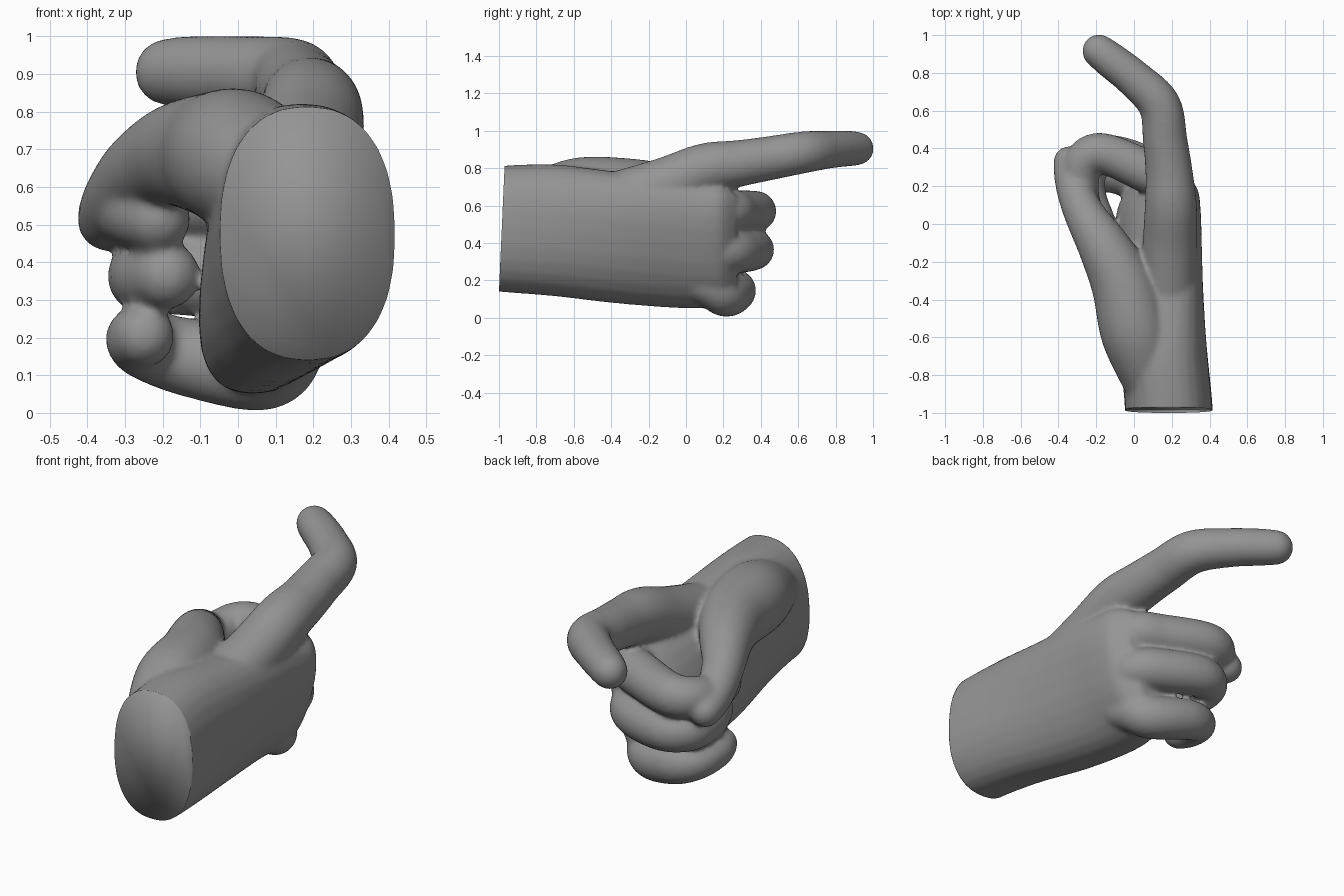
import bpy, bmesh, math
from mathutils import Vector

cube = bpy.data.objects.get("Cube")
if cube:
    bpy.data.objects.remove(cube, do_unlink=True)

SIDES = 28


def bridge(bm, rings):
    """Skin a list of vertex rings and close both ends."""
    for a, b in zip(rings, rings[1:]):
        for i in range(SIDES):
            j = (i + 1) % SIDES
            bm.faces.new((a[i], a[j], b[j], b[i]))
    bm.faces.new(rings[0][::-1])
    bm.faces.new(rings[-1])


def spline(points, steps=6):
    """Smooth interpolation through rows of numbers."""
    rows = [Vector(p) for p in points]
    out = []
    for k in range(len(rows) - 1):
        p0, p1 = rows[max(k - 1, 0)], rows[k]
        p2, p3 = rows[k + 1], rows[min(k + 2, len(rows) - 1)]
        for s in range(steps):
            t = s / steps
            out.append(0.5 * (2 * p1 + (p2 - p0) * t
                              + (2 * p0 - 5 * p1 + 4 * p2 - p3) * t ** 2
                              + (3 * p1 - p0 - 3 * p2 + p3) * t ** 3))
    return out + [rows[-1]]


def finger(bm, points):
    """Round-ended tube through (x, y, z, radius) points."""
    path = spline(points)
    centres = [p.to_3d() for p in path]
    radii = [p[3] for p in path]
    last = len(path) - 1
    dirs = [(centres[min(i + 1, last)] - centres[max(i - 1, 0)]).normalized()
            for i in range(last + 1)]
    stations = list(zip(centres, dirs, radii))
    # hemispherical ends
    angles = [math.radians(a) for a in (20, 40, 60, 80)]
    c, d, r = stations[-1]
    tip = [(c + d * r * math.sin(a), d, r * math.cos(a)) for a in angles]
    c, d, r = stations[0]
    root = [(c - d * r * math.sin(a), d, r * math.cos(a)) for a in reversed(angles)]
    rings = []
    for c, d, r in root + stations + tip:
        u = d.cross(Vector((0, 0, 1))).normalized()
        v = u.cross(d)
        rings.append([bm.verts.new(c + r * (u * math.cos(t) + v * math.sin(t)))
                      for t in (2 * math.pi * i / SIDES for i in range(SIDES))])
    bridge(bm, rings)


def palm(bm, sections):
    """Loft of rounded sections: y, left, right, bottom, top, lean."""
    rings = []
    for y, x0, x1, z0, z1, lean in spline(sections):
        ring = []
        for i in range(SIDES):
            t = 2 * math.pi * i / SIDES
            c, s = math.cos(t), math.sin(t)
            ex = math.copysign(abs(c) ** 0.85, c)
            ez = math.copysign(abs(s) ** 0.85, s)
            ring.append(bm.verts.new(((x0 + x1) / 2 + ex * (x1 - x0) / 2 + lean * ez, y,
                                      (z0 + z1) / 2 + ez * (z1 - z0) / 2)))
        rings.append(ring)
    bridge(bm, rings)


bm = bmesh.new()

# wrist and palm
palm(bm, [
    (-1.12, -0.05, 0.42, 0.15, 0.80, 0),
    (-0.95, -0.05, 0.415, 0.135, 0.815, 0),
    (-0.70, -0.075, 0.39, 0.115, 0.82, 0.01),
    (-0.40, -0.09, 0.36, 0.08, 0.785, 0.05),
    (-0.10, -0.08, 0.335, 0.055, 0.755, 0.085),
    (0.08, -0.06, 0.325, 0.05, 0.72, 0.09),
    (0.19, 0.00, 0.305, 0.06, 0.70, 0.085),
    (0.27, 0.09, 0.24, 0.14, 0.66, 0.06),
])

# pointing finger
finger(bm, [
    (0.18, -0.48, 0.60, 0.15), (0.19, -0.12, 0.71, 0.145), (0.195, 0.10, 0.795, 0.138),
    (0.185, 0.28, 0.825, 0.125), (0.165, 0.44, 0.852, 0.118), (0.135, 0.63, 0.885, 0.112),
    (0.00, 0.77, 0.90, 0.101), (-0.12, 0.865, 0.905, 0.096), (-0.185, 0.915, 0.905, 0.09),
])

# thumb with its fleshy base
finger(bm, [
    (0.09, -0.82, 0.61, 0.155), (0.01, -0.58, 0.67, 0.185), (-0.055, -0.33, 0.685, 0.17),
    (-0.16, -0.12, 0.685, 0.138), (-0.255, 0.04, 0.64, 0.11), (-0.31, 0.17, 0.575, 0.098),
    (-0.335, 0.27, 0.53, 0.09), (-0.345, 0.33, 0.51, 0.082),
])

# curled middle finger
finger(bm, [
    (0.20, 0.00, 0.56, 0.11), (0.17, 0.21, 0.57, 0.113), (0.05, 0.285, 0.57, 0.113),
    (-0.17, 0.375, 0.57, 0.108), (-0.27, 0.325, 0.56, 0.104), (-0.285, 0.19, 0.54, 0.098),
    (-0.26, 0.07, 0.53, 0.095), (-0.215, -0.01, 0.515, 0.09),
])

# curled ring finger
finger(bm, [
    (0.19, 0.00, 0.36, 0.11), (0.17, 0.21, 0.355, 0.113), (0.05, 0.305, 0.355, 0.113),
    (-0.14, 0.365, 0.365, 0.107), (-0.24, 0.30, 0.365, 0.10), (-0.24, 0.15, 0.36, 0.094),
    (-0.19, 0.02, 0.365, 0.09),
])

# curled little finger
finger(bm, [
    (0.13, -0.08, 0.25, 0.10), (0.125, 0.11, 0.17, 0.105), (0.06, 0.21, 0.118, 0.113),
    (-0.12, 0.27, 0.145, 0.105), (-0.23, 0.235, 0.175, 0.095), (-0.265, 0.13, 0.195, 0.087),
    (-0.25, 0.06, 0.205, 0.083),
])

bmesh.ops.recalc_face_normals(bm, faces=bm.faces)
mesh = bpy.data.meshes.new("hand")
bm.to_mesh(mesh)
bm.free()
hand = bpy.data.objects.new("hand", mesh)
bpy.context.collection.objects.link(hand)

# fuse the parts into one skin
fuse = hand.modifiers.new("fuse", 'REMESH')
fuse.mode = 'VOXEL'
fuse.voxel_size = 0.012
soften = hand.modifiers.new("soften", 'SMOOTH')
soften.factor = 0.5
soften.iterations = 15
fused = bpy.data.meshes.new_from_object(
    hand.evaluated_get(bpy.context.evaluated_depsgraph_get()))
hand.modifiers.clear()

# cut the wrist flat
bm = bmesh.new()
bm.from_mesh(fused)
cut = bmesh.ops.bisect_plane(bm, geom=bm.verts[:] + bm.edges[:] + bm.faces[:],
                             plane_co=(0, -0.985, 0.475), plane_no=(0, -1, 0.045),
                             clear_outer=True)
rim = [e for e in cut["geom_cut"] if isinstance(e, bmesh.types.BMEdge)]
bmesh.ops.holes_fill(bm, edges=rim, sides=0)
bm.to_mesh(fused)
bm.free()
hand.data = fused
fused.name = "hand_skin"
fused.shade_smooth()

# single grey finish
grey = bpy.data.materials.new("plain grey")
grey.use_nodes = True
colour = (0.3, 0.3, 0.3, 1)
grey.diffuse_color = colour
grey.node_tree.nodes["Principled BSDF"].inputs["Base Color"].default_value = colour
fused.materials.clear()
fused.materials.append(grey)
